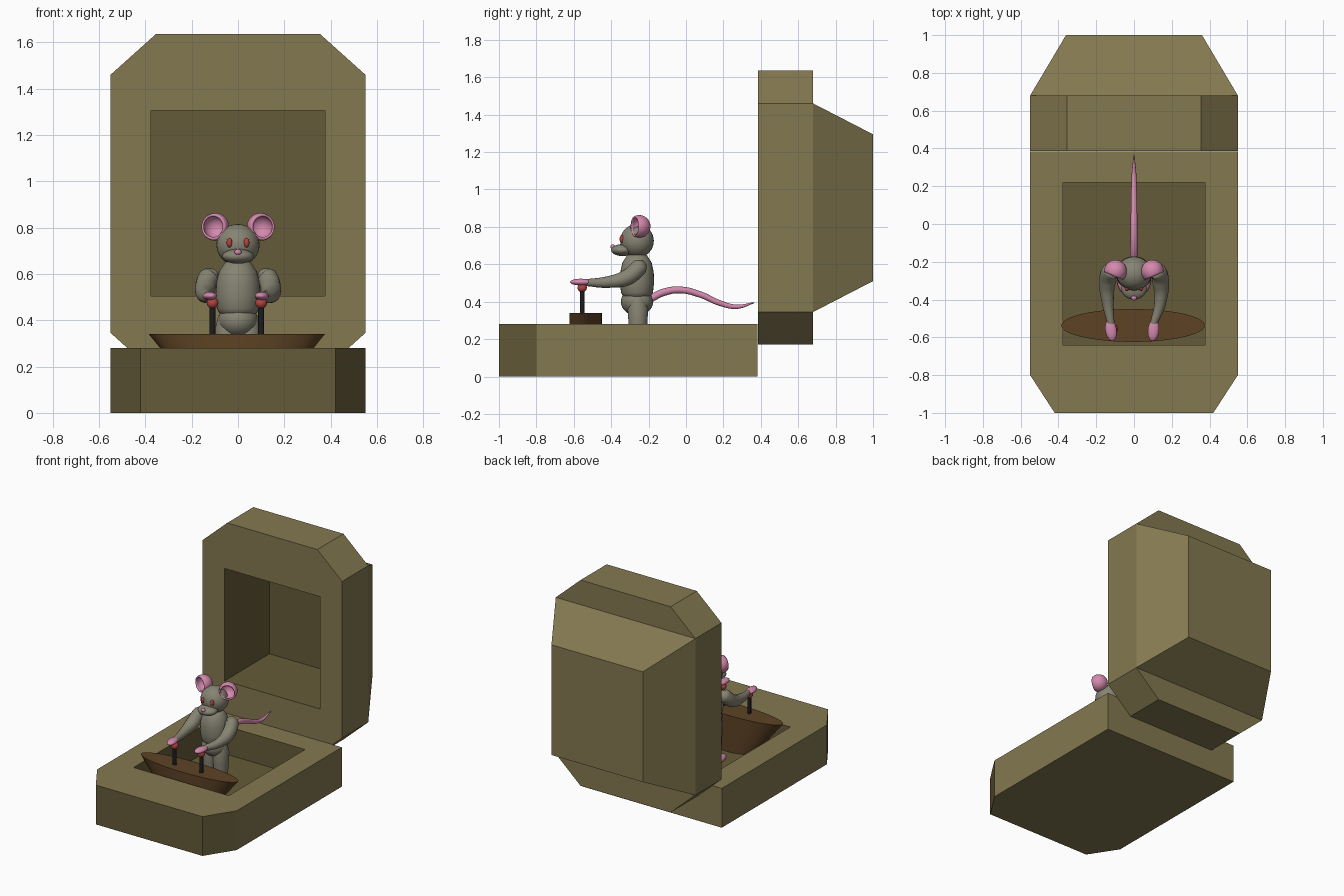
import bpy, bmesh, math
from mathutils import Vector

if "Cube" in bpy.data.objects:
    bpy.data.objects.remove(bpy.data.objects["Cube"])


def material(name, rgb):
    m = bpy.data.materials.new(name)
    m.diffuse_color = (*rgb, 1)
    m.use_nodes = True
    m.node_tree.nodes["Principled BSDF"].inputs["Base Color"].default_value = m.diffuse_color
    return m


TAN = material("tan_shell", (0.23, 0.19, 0.08))
DARK = material("dark_shell", (0.13, 0.105, 0.04))
FUR = material("grey_fur", (0.24, 0.23, 0.17))
PINK = material("pink_skin", (0.66, 0.25, 0.42))
RED = material("red", (0.45, 0.06, 0.05))
BLACK = material("black", (0.012, 0.012, 0.012))
BROWN = material("brown", (0.11, 0.055, 0.018))


def obj_from(bm, name, *mats):
    bmesh.ops.recalc_face_normals(bm, faces=bm.faces)
    me = bpy.data.meshes.new(name)
    bm.to_mesh(me)
    bm.free()
    o = bpy.data.objects.new(name, me)
    bpy.context.collection.objects.link(o)
    for m in mats:
        me.materials.append(m)
    return o


def smooth(o, angle=40):
    bpy.ops.object.select_all(action='DESELECT')
    o.select_set(True)
    bpy.context.view_layer.objects.active = o
    bpy.ops.object.shade_smooth_by_angle(angle=math.radians(angle))
    return o


def ball(name, loc, radii, mat, rot=(0, 0, 0)):
    bm = bmesh.new()
    bmesh.ops.create_uvsphere(bm, u_segments=32, v_segments=16, radius=1)
    bmesh.ops.scale(bm, vec=radii, verts=bm.verts)
    o = obj_from(bm, name, mat)
    o.location, o.rotation_euler = loc, rot
    return smooth(o, 60)


def lathe(name, loc, profile, mat, scale=(1, 1, 1), segs=32):
    """Closed turned shape from (radius, z) points."""
    bm = bmesh.new()
    rings = [[bm.verts.new((r * math.cos(2 * math.pi * i / segs) * scale[0],
                            r * math.sin(2 * math.pi * i / segs) * scale[1], z))
              for i in range(segs)] for r, z in profile]
    for a, b in zip(rings, rings[1:]):
        for i in range(segs):
            j = (i + 1) % segs
            bm.faces.new((a[i], a[j], b[j], b[i]))
    bm.faces.new(rings[0])
    bm.faces.new(rings[-1])
    o = obj_from(bm, name, mat)
    o.location = loc
    return smooth(o)


def tube(name, points, mat):
    """Round tube through (x, y, z, radius) points."""
    cu = bpy.data.curves.new(name, 'CURVE')
    cu.dimensions = '3D'
    cu.bevel_depth, cu.bevel_resolution, cu.use_fill_caps = 1, 6, True
    sp = cu.splines.new('BEZIER')
    sp.bezier_points.add(len(points) - 1)
    for bp, p in zip(sp.bezier_points, points):
        bp.co, bp.radius = p[:3], p[3]
        bp.handle_left_type = bp.handle_right_type = 'AUTO'
    o = bpy.data.objects.new(name, cu)
    bpy.context.collection.objects.link(o)
    cu.materials.append(mat)
    bpy.ops.object.select_all(action='DESELECT')
    o.select_set(True)
    bpy.context.view_layer.objects.active = o
    bpy.ops.object.convert(target='MESH')
    return smooth(bpy.context.view_layer.objects.active, 60)


def cut_pocket(target, lo, hi):
    bm = bmesh.new()
    bmesh.ops.create_cube(bm, size=1)
    lo, hi = Vector(lo), Vector(hi)
    bmesh.ops.scale(bm, vec=hi - lo, verts=bm.verts)
    bmesh.ops.translate(bm, vec=(lo + hi) / 2, verts=bm.verts)
    for f in bm.faces:
        f.material_index = 1
    c = obj_from(bm, target.name + "_pocket_cutter", TAN, DARK)
    c.hide_render = True
    c.hide_set(True)
    mod = target.modifiers.new("pocket", 'BOOLEAN')
    mod.operation, mod.object, mod.solver = 'DIFFERENCE', c, 'EXACT'
    bpy.context.view_layer.objects.active = target
    bpy.ops.object.modifier_apply(modifier=mod.name)
    bpy.data.objects.remove(c)


# Case base with cut front corners and a pocket
bm = bmesh.new()
outline = [(-0.55, 0.383), (-0.55, -0.8), (-0.42, -1), (0.42, -1), (0.55, -0.8), (0.55, 0.383)]
face = bm.faces.new([bm.verts.new((x, y, 0)) for x, y in outline])
top = bmesh.ops.extrude_face_region(bm, geom=[face])["geom"]
bmesh.ops.translate(bm, vec=(0, 0, 0.28), verts=[v for v in top if isinstance(v, bmesh.types.BMVert)])
if not face.is_valid or not any(all(v.co.z == 0 for v in f.verts) for f in bm.faces):
    bm.faces.new([v for v in bm.verts if v.co.z == 0])
bm.normal_update()
for f in bm.faces:
    if abs(f.normal.z) < 0.1 and f.calc_center_median().y < -0.85:
        f.material_index = 1
base = obj_from(bm, "case_base", TAN, DARK)
cut_pocket(base, (-0.375, -0.64, 0.08), (0.375, 0.22, 0.4))

# Raised lid: eight-sided slab with a tapered back
bm = bmesh.new()
octagon = [(-0.355, 0.17), (0.355, 0.17), (0.55, 0.345), (0.55, 1.46),
           (0.355, 1.635), (-0.355, 1.635), (-0.55, 1.46), (-0.55, 0.345)]
F = [bm.verts.new((x, 0.386, z)) for x, z in octagon]
B = [bm.verts.new((x, 0.68, z)) for x, z in octagon]
R = [bm.verts.new((x, 1.0, z)) for x, z in [(0.36, 0.51), (0.36, 1.295), (-0.36, 1.295), (-0.36, 0.51)]]
bm.faces.new(F)
for i in range(8):
    j = (i + 1) % 8
    bm.faces.new((F[i], F[j], B[j], B[i]))
bm.faces.new((B[0], B[1], B[2], B[7]))
bm.faces.new((B[3], B[4], B[5], B[6]))
corners = [B[2], B[3], B[6], B[7]]
for i in range(4):
    j = (i + 1) % 4
    bm.faces.new((corners[i], corners[j], R[j], R[i]))
bm.faces.new(R)
lid = obj_from(bm, "case_lid", TAN, DARK)
cut_pocket(lid, (-0.375, 0.2, 0.505), (0.375, 0.89, 1.305))

# Oval control console, narrowing downwards only in width
console = lathe("console", (-0.005, -0.537, 0), [(0.17, 0.08), (0.38, 0.34)], BROWN, (1, 1, 1), 48)
for v in console.data.vertices:
    v.co.y *= 0.087 / (0.38 if v.co.z > 0.2 else 0.17)

# Levers
for side, x in (("left", -0.11), ("right", 0.10)):
    lathe(side + "_lever", (x, -0.555, 0), [(0.013, 0.33), (0.013, 0.47)], BLACK, segs=16)
    ball(side + "_lever_knob", (x, -0.555, 0.475), (0.025,) * 3, RED)

# Body: chest and hips
CY = -0.262
lathe("torso", (0, CY, 0), [(0.03, 0.40), (0.08, 0.43), (0.09, 0.45), (0.096, 0.5), (0.094, 0.56),
                            (0.082, 0.61), (0.055, 0.65), (0.02, 0.665)], FUR, (1, 0.95, 1))
ball("hips", (0, CY, 0.40), (0.085, 0.086, 0.075), FUR)

# Head
ball("head", (0, CY, 0.725), (0.093, 0.09, 0.09), FUR)
ball("muzzle", (0, -0.34, 0.676), (0.068, 0.06, 0.032), FUR)
ball("nose", (0, -0.392, 0.694), (0.015, 0.013, 0.013), PINK)

# Paired parts
for side, s, hx, tilt in (("left", -1, -0.122, 0.15), ("right", 1, 0.103, -0.1)):
    ball(side + "_eye", (s * 0.037, -0.343, 0.735), (0.012, 0.012, 0.021), RED)
    # bowl-shaped ear
    bm = bmesh.new()
    bmesh.ops.create_uvsphere(bm, u_segments=32, v_segments=20, radius=0.06)
    bmesh.ops.delete(bm, geom=[v for v in bm.verts if v.co.z > 0.03], context='VERTS')
    ear = obj_from(bm, side + "_ear", PINK)
    ear.location = (s * 0.098, -0.25, 0.803)
    ear.rotation_euler = (math.radians(90), 0, s * 0.4)
    mod = ear.modifiers.new("thickness", 'SOLIDIFY')
    mod.thickness = 0.01
    smooth(ear, 50)
    # arm and hand
    tube(side + "_arm", [(s * 0.10, -0.235, 0.605, 0.022), (s * 0.125, -0.25, 0.585, 0.045),
                         (s * 0.142, -0.315, 0.53, 0.044), (s * 0.138, -0.42, 0.505, 0.031),
                         (hx, -0.53, 0.502, 0.019)], FUR)
    ball(side + "_hand", (hx, -0.562, 0.505), (0.03, 0.058, 0.018), PINK, (0, 0, tilt))
    # leg and foot
    lathe(side + "_leg", (s * 0.045, CY + 0.005, 0),
          [(0.042, 0.09), (0.043, 0.15), (0.05, 0.28), (0.055, 0.36), (0.04, 0.42)], FUR)
    ball(side + "_foot", (s * 0.05, -0.29, 0.1), (0.04, 0.075, 0.025), PINK)

# Tail
tube("tail", [(0, -0.2, 0.41, 0.02), (0, -0.12, 0.45, 0.02), (0, -0.03, 0.463, 0.018),
              (0, 0.08, 0.437, 0.017), (0, 0.18, 0.393, 0.015), (0, 0.27, 0.373, 0.012),
              (0, 0.365, 0.395, 0.003)], PINK)
